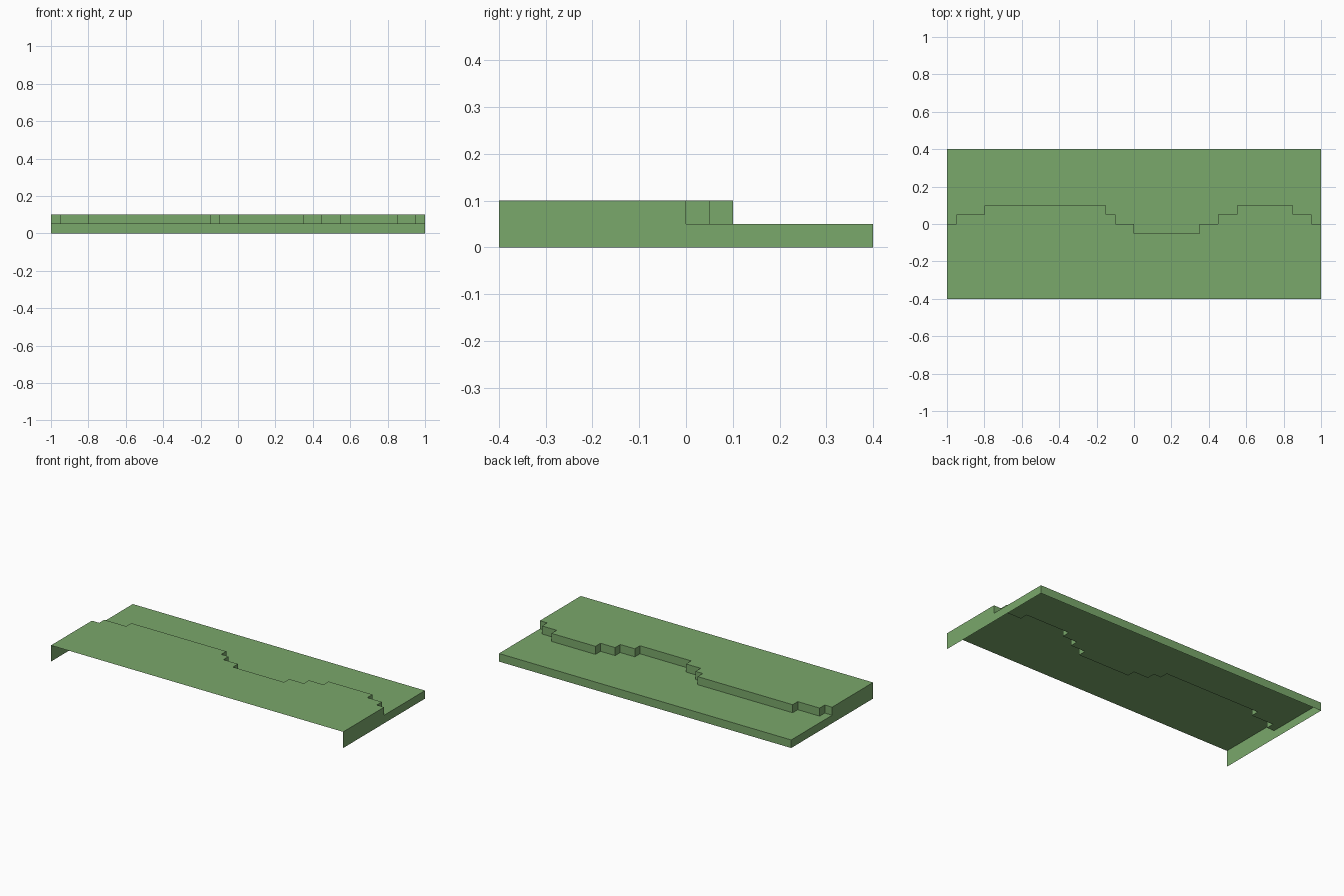
import bpy
import bmesh

if "Cube" in bpy.data.objects:
    bpy.data.objects.remove(bpy.data.objects["Cube"])

X, Y = 1.0, 0.4          # half extents
HIGH, LOW = 0.10, 0.05   # terrace heights

grass = bpy.data.materials.new("grass green")
grass.diffuse_color = (0.195, 0.392, 0.147, 1)
grass.use_nodes = True
grass.node_tree.nodes["Principled BSDF"].inputs["Base Color"].default_value = grass.diffuse_color

# Stepped bank line: (right end of run, y of run), from left to right
runs = [(-0.95, 0), (-0.8, 0.05), (-0.15, 0.1), (-0.1, 0.05), (0, 0),
        (0.35, -0.05), (0.45, 0), (0.55, 0.05), (0.85, 0.1), (0.95, 0.05), (X, 0)]
bank = []
left = -X
for right, y in runs:
    bank += [(left, y), (right, y)]
    left = right


def make_part(name, faces):
    bm = bmesh.new()
    for pts in faces:
        bm.faces.new([bm.verts.new(p) for p in pts])
    bmesh.ops.remove_doubles(bm, verts=bm.verts, dist=1e-5)
    mesh = bpy.data.meshes.new(name)
    bm.to_mesh(mesh)
    bm.free()
    mesh.materials.append(grass)
    bpy.context.collection.objects.link(bpy.data.objects.new(name, mesh))


def level(points, z):
    return [(x, y, z) for x, y in points]


def wall(a, b, lo, hi):
    return [(*a, lo), (*b, lo), (*b, hi), (*a, hi)]


# Flat terraces on either side of the bank
back_to_left = bank[::-1]
make_part("upper_terrace", [level([(-X, -Y), (X, -Y)] + back_to_left, HIGH)])
make_part("lower_terrace", [level(bank + [(X, Y), (-X, Y)], LOW)])

# Vertical bank between the terraces
make_part("bank_riser", [wall(a, b, LOW, HIGH)
                         for a, b in zip(back_to_left, back_to_left[1:])])

# Side and back skirts (front and underside are open)
make_part("right_skirt", [wall((X, -Y), (X, 0), 0, HIGH), wall((X, 0), (X, Y), 0, LOW)])
make_part("back_skirt", [wall((X, Y), (-X, Y), 0, LOW)])
make_part("left_skirt", [wall((-X, Y), (-X, 0), 0, LOW), wall((-X, 0), (-X, -Y), 0, HIGH)])
